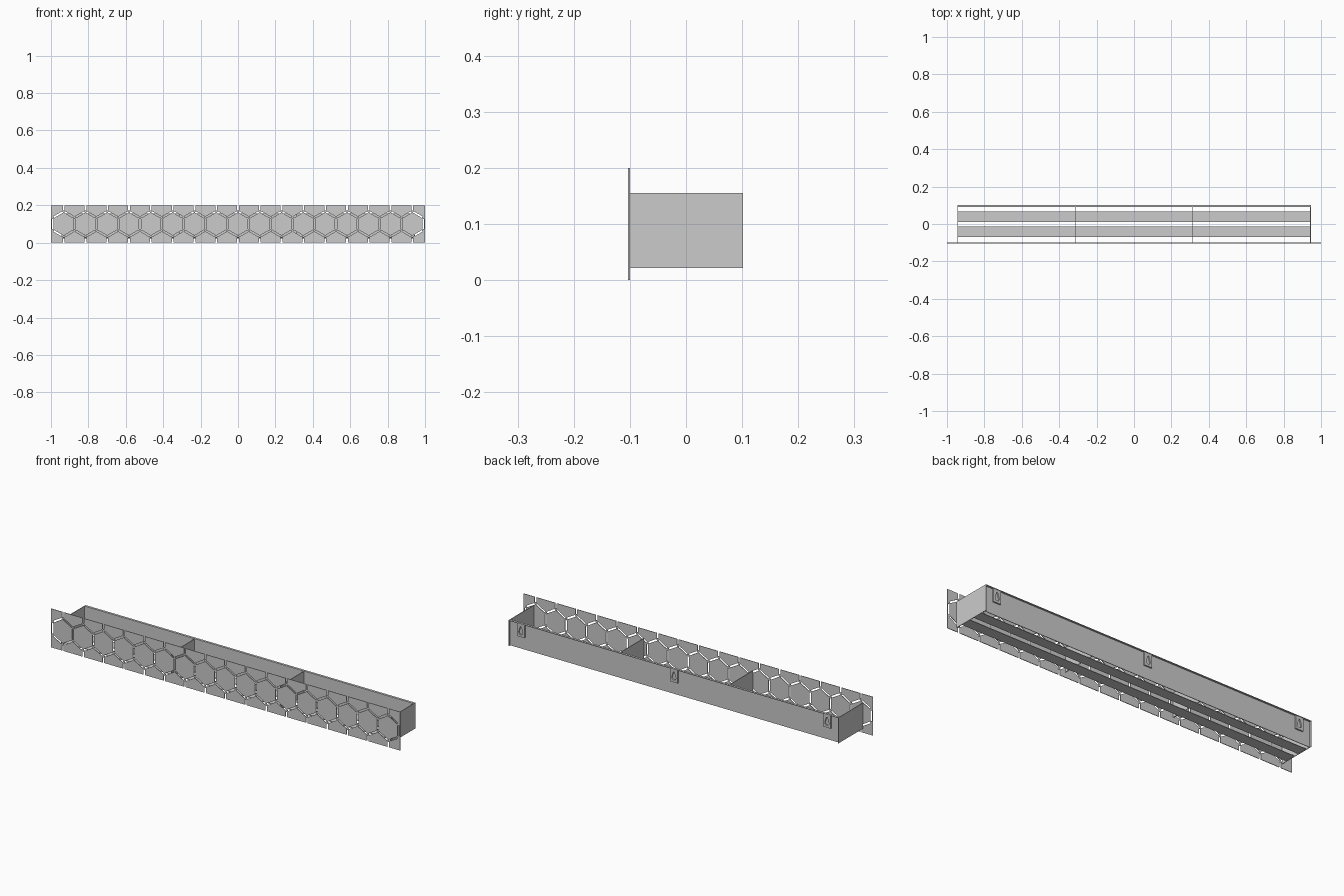
import bpy, bmesh, math
from mathutils import Matrix, Vector

if "Cube" in bpy.data.objects:
    bpy.data.objects.remove(bpy.data.objects["Cube"])

T = 0.003  # sheet thickness


def finish(name, bm):
    bmesh.ops.recalc_face_normals(bm, faces=bm.faces[:])
    mesh = bpy.data.meshes.new(name)
    bm.to_mesh(mesh)
    bm.free()
    ob = bpy.data.objects.new(name, mesh)
    bpy.context.collection.objects.link(ob)
    return ob


def add_box(bm, x0, x1, y0, y1, z0, z1):
    m = Matrix.Translation(((x0 + x1) / 2, (y0 + y1) / 2, (z0 + z1) / 2))
    m = m @ Matrix.Diagonal((x1 - x0, y1 - y0, z1 - z0, 1))
    bmesh.ops.create_cube(bm, size=1, matrix=m)


def box(name, *bounds):
    bm = bmesh.new()
    add_box(bm, *bounds)
    return finish(name, bm)


def cut(ob, cutter):
    mod = ob.modifiers.new("cut", 'BOOLEAN')
    mod.operation = 'DIFFERENCE'
    mod.solver = 'EXACT'
    mod.object = cutter
    cutter.hide_render = True
    cutter.hide_viewport = True


# front panel with honeycomb slots along every hexagon edge
panel = box("front_panel", -1, 1, -0.103, -0.1, 0, 0.2)
PITCH = 0.1165
R = PITCH / math.sqrt(3)
SLOT_W, BRIDGE = 0.009, 0.006
bm = bmesh.new()


def slot(x0, z0, x1, z1):
    a, b = Vector((x0, 0, z0)), Vector((x1, 0, z1))
    d, c = b - a, (a + b) / 2
    m = Matrix.Translation((c.x, -0.1015, c.z))
    m = m @ Matrix.Rotation(-math.atan2(d.z, d.x), 4, 'Y')
    m = m @ Matrix.Diagonal((d.length - 2 * BRIDGE, 0.02, SLOT_W, 1))
    bmesh.ops.create_cube(bm, size=1, matrix=m)


for i in range(18):
    x = (i - 8.5) * PITCH
    slot(x, 0.1 - R / 2, x, 0.1 + R / 2)
for i in range(17):
    x = (i - 8) * PITCH
    for s in (-1, 1):
        slot(x, 0.1 + s * R, x, 0.1 + s * (R + 0.06))
        for side in (-1, 1):
            slot(x, 0.1 + s * R, x + side * PITCH / 2, 0.1 + s * R / 2)
cut(panel, finish("slot_cutter", bm))

# trough ends and inner dividers
for s, side in ((-1, "left"), (1, "right")):
    x = s * 0.9435
    box(f"end_panel_{side}", x - T / 2, x + T / 2, -0.1, 0.102, 0.022, 0.155)
    x = s * 0.313
    box(f"divider_{side}", x - T / 2, x + T / 2, -0.1, 0.09, 0.027, 0.153)

# back wall set in a little, with a flange along the top
box("back_wall", -0.942, 0.942, 0.09, 0.09 + T, 0.022, 0.155)
box("back_flange", -0.942, 0.942, 0.093, 0.102, 0.152, 0.155)

# two floor slats
box("floor_slat_back", -0.942, 0.942, 0.012, 0.067, 0.024, 0.027)
box("floor_slat_front", -0.942, 0.942, -0.07, -0.014, 0.024, 0.027)

# hanging brackets with keyholes
for i, x in enumerate((-0.877, 0, 0.877)):
    plate = box(f"hanging_bracket_{i + 1}", x - 0.022, x + 0.022, 0.093, 0.1, 0.085, 0.152)
    bm = bmesh.new()
    pts = [(x - 0.003, 0.138), (x + 0.003, 0.138)]
    for k in range(9):
        a = math.radians(20 - 220 * k / 8)
        pts.append((x + 0.012 * math.cos(a), 0.108 + 0.012 * math.sin(a)))
    f = bm.faces.new([bm.verts.new((px, 0.0935, pz)) for px, pz in pts])
    ext = bmesh.ops.extrude_face_region(bm, geom=[f])
    bmesh.ops.translate(bm, vec=(0, 0.02, 0),
                        verts=[v for v in ext["geom"] if isinstance(v, bmesh.types.BMVert)])
    cut(plate, finish(f"keyhole_cutter_{i + 1}", bm))
